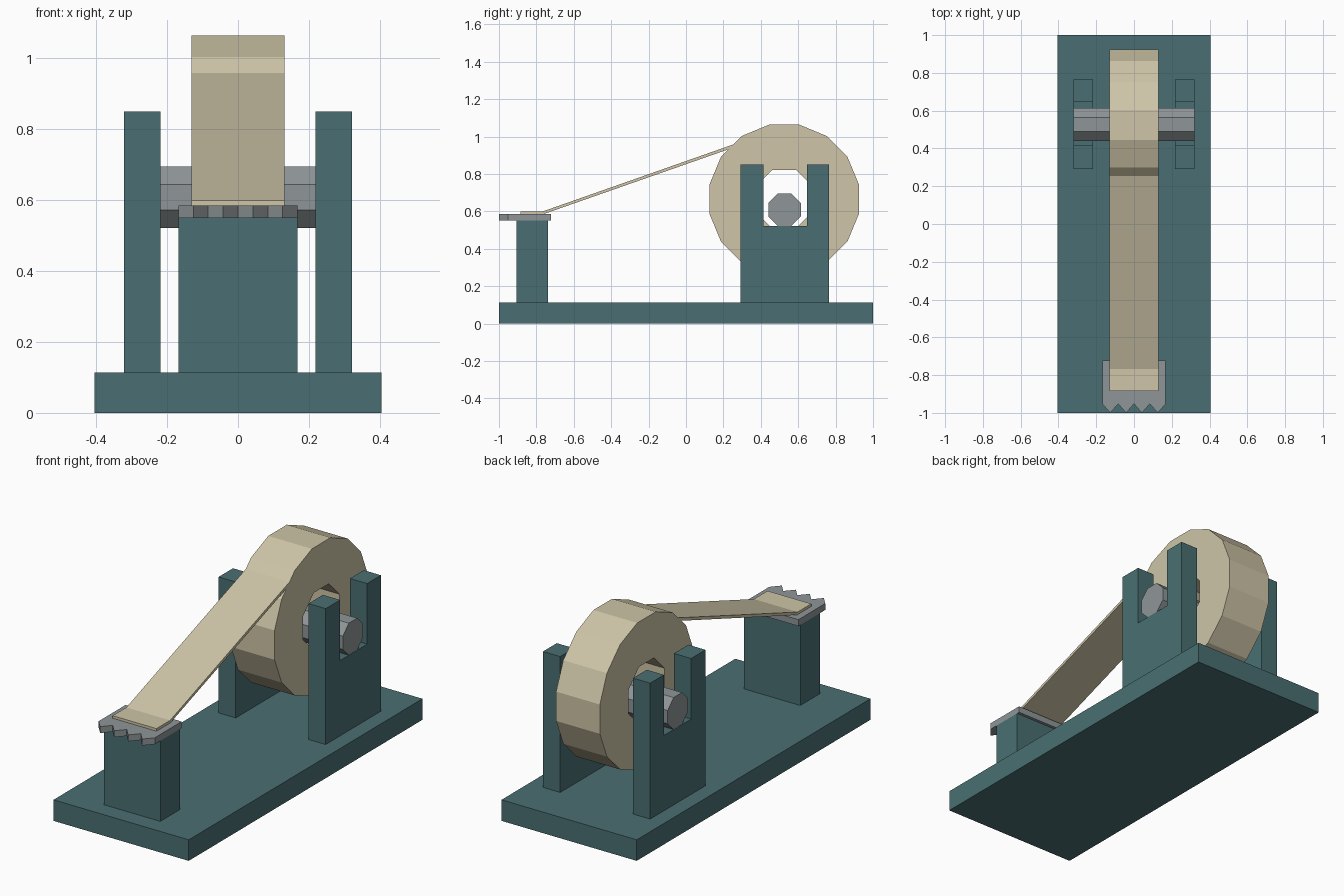
import bpy, bmesh
from math import sin, cos, radians
from mathutils import Vector

if "Cube" in bpy.data.objects:
    bpy.data.objects.remove(bpy.data.objects["Cube"])


def material(name, rgb):
    m = bpy.data.materials.new(name)
    m.use_nodes = True
    m.diffuse_color = (*rgb, 1)
    m.node_tree.nodes["Principled BSDF"].inputs["Base Color"].default_value = (*rgb, 1)
    return m


teal = material("teal paint", (0.068, 0.159, 0.168))
cream = material("cream tape", (0.62, 0.56, 0.39))
steel = material("grey steel", (0.275, 0.305, 0.314))


def extrude(name, polys, lo, hi, mat, axis="X"):
    """Extrude flat polygons along x (points are y, z) or along z (points are x, y)."""
    bm = bmesh.new()
    for poly in polys:
        pts = [(lo, a, b) if axis == "X" else (a, b, lo) for a, b in poly]
        bm.faces.new([bm.verts.new(p) for p in pts])
    bmesh.ops.remove_doubles(bm, verts=bm.verts, dist=1e-5)
    out = bmesh.ops.extrude_face_region(bm, geom=bm.faces[:])
    new = [v for v in out["geom"] if isinstance(v, bmesh.types.BMVert)]
    step = Vector((hi - lo, 0, 0)) if axis == "X" else Vector((0, 0, hi - lo))
    bmesh.ops.translate(bm, verts=new, vec=step)
    bmesh.ops.recalc_face_normals(bm, faces=bm.faces)
    mesh = bpy.data.meshes.new(name)
    bm.to_mesh(mesh)
    bm.free()
    mesh.materials.append(mat)
    ob = bpy.data.objects.new(name, mesh)
    bpy.context.collection.objects.link(ob)
    return ob


def rect(a0, a1, b0, b1):
    return [(a0, b0), (a1, b0), (a1, b1), (a0, b1)]


def ring(y, z, r, n):
    """Regular polygon standing on a flat side."""
    return [(y + r * cos(radians(360 * (i + 0.5) / n)),
             z + r * sin(radians(360 * (i + 0.5) / n))) for i in range(n)]


# Base and cutter post
extrude("base", [rect(-1, 1, 0, 0.114)], -0.405, 0.405, teal)
extrude("cutter_post", [rect(-0.905, -0.738, 0.114, 0.55)], -0.168, 0.168, teal)

# Slotted axle supports
y0, y1, s0, s1 = 0.292, 0.765, 0.415, 0.647
top, slot = 0.85, 0.522
fork = [(y0, 0.114), (y1, 0.114), (y1, top), (s1, top),
        (s1, slot), (s0, slot), (s0, top), (y0, top)]
extrude("left_support", [fork], 0.218, 0.321, teal)
extrude("right_support", [fork], -0.321, -0.218, teal)

# Axle
extrude("axle", [ring(0.527, 0.608, 0.094, 8)], -0.32, 0.32, steel)

# Serrated cutter plate with four teeth
half, teeth = 0.168, 4
edge = [(-half + i * half / teeth, -1 if i % 2 else -0.952) for i in range(2 * teeth + 1)]
extrude("cutter_plate", [edge + [(half, -0.722), (-half, -0.722)]], 0.55, 0.585, steel, "Z")

# Tape roll: sixteen sides outside, eight-sided hole
outer = ring(0.525, 0.665, 0.407, 16)
inner = ring(0.525, 0.665, 0.168, 8)
sides = []
for k in range(8):
    sides.append([inner[k], outer[2 * k], outer[2 * k + 1]])
    sides.append([inner[k], outer[2 * k + 1], outer[(2 * k + 2) % 16], inner[(k + 1) % 8]])
extrude("tape_roll", sides, -0.131, 0.131, cream)

# Loose tape strip from the roll to the cutter
strip = [(-0.885, 0.585), (-0.763, 0.585), (0.262, 0.944),
         (0.256, 0.959), (-0.768, 0.599), (-0.885, 0.599)]
extrude("tape_strip", [strip], -0.131, 0.131, cream)
